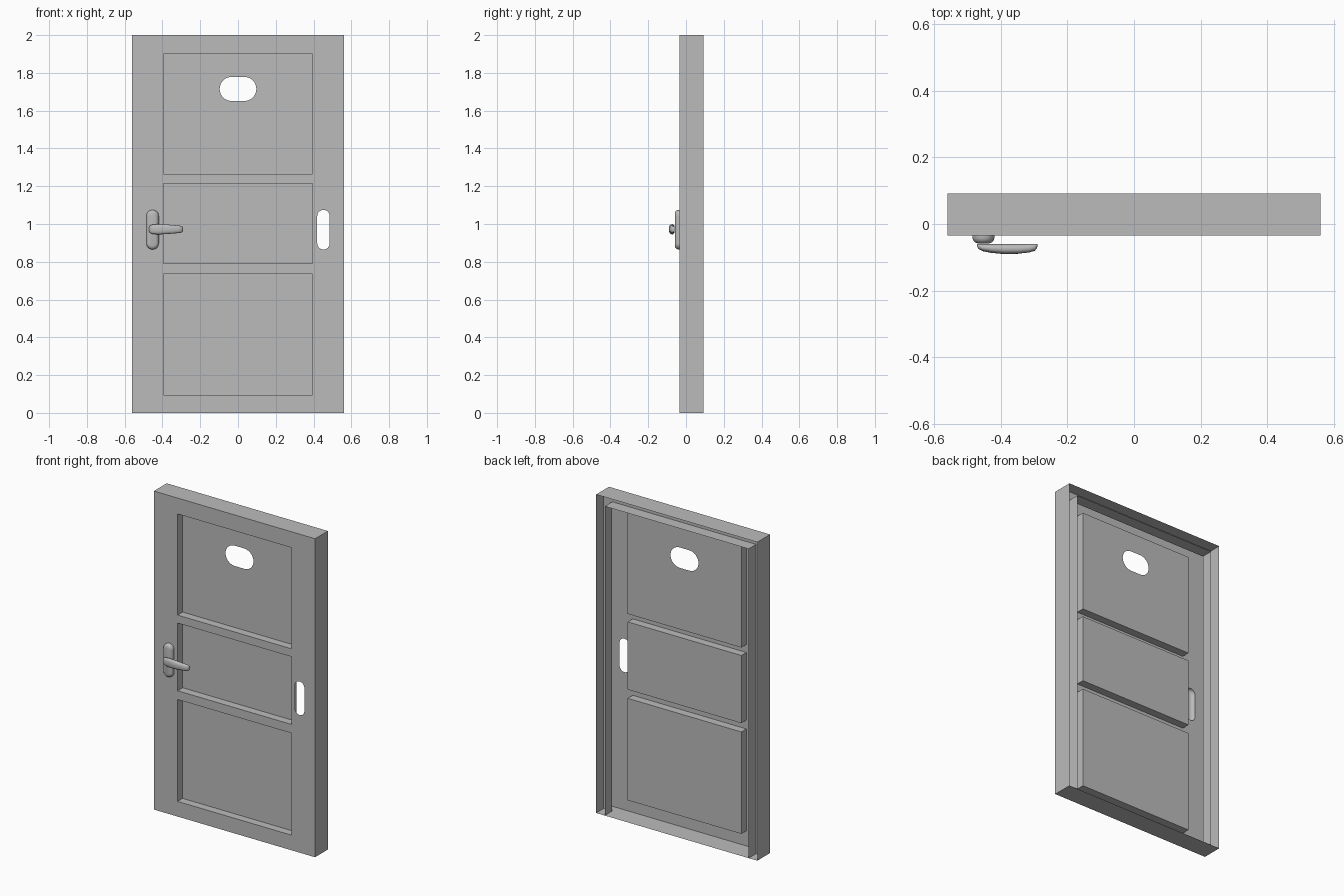
import bpy, bmesh, math
from mathutils import Vector

if "Cube" in bpy.data.objects:
    bpy.data.objects.remove(bpy.data.objects["Cube"])

FRONT, PANEL, BACK = -0.035, 0.015, 0.092   # depth levels of the pressed sheet

paint = bpy.data.materials.new("plain_grey")
paint.diffuse_color = (0.5, 0.5, 0.5, 1)
paint.use_nodes = True
paint.node_tree.nodes["Principled BSDF"].inputs["Base Color"].default_value = paint.diffuse_color


def finish(bm, name, smooth=False):
    for f in bm.faces:
        f.smooth = smooth
    me = bpy.data.meshes.new(name)
    bm.to_mesh(me)
    bm.free()
    me.materials.append(paint)
    ob = bpy.data.objects.new(name, me)
    bpy.context.collection.objects.link(ob)
    return ob


def rect(x0, x1, z0, z1):
    return [(x0, z0), (x1, z0), (x1, z1), (x0, z1)]


def stadium(cx, cz, hw, hh, n=10):
    """Rounded slot outline, rounded on its short ends."""
    r = min(hw, hh)
    pts = []
    for i, (sx, sz) in enumerate([(1, 1), (-1, 1), (-1, -1), (1, -1)]):
        for k in range(n + 1):
            a = math.pi / 2 * (i + k / n)
            p = (cx + sx * (hw - r) + r * math.cos(a),
                 cz + sz * (hh - r) + r * math.sin(a))
            if not pts or math.dist(p, pts[-1]) > 1e-5:
                pts.append(p)
    if math.dist(pts[0], pts[-1]) < 1e-5:
        pts.pop()
    return pts


def ring(bm, pts, y):
    return [bm.verts.new((x, y, z)) for x, z in pts]


def fill(bm, rings):
    """Fill the first ring, leaving the other rings as holes, facing front."""
    edges = []
    for r in rings:
        for a, b in zip(r, r[1:] + r[:1]):
            edges.append(bm.edges.get((a, b)) or bm.edges.new((a, b)))
    res = bmesh.ops.triangle_fill(bm, use_beauty=True, edges=edges, normal=(0, -1, 0))
    for f in res["geom"]:
        if isinstance(f, bmesh.types.BMFace):
            f.normal_update()
            if f.normal.y > 0:
                f.normal_flip()


def bridge(bm, a, b, centre=None, inward=False):
    """Walls between two matching rings, facing towards or away from a centre."""
    n = len(a)
    for i in range(n):
        j = (i + 1) % n
        f = bm.faces.new((a[i], a[j], b[j], b[i]))
        if centre:
            f.normal_update()
            d = f.normal.dot(Vector(centre) - f.calc_center_median())
            if (d > 0) != inward:
                f.normal_flip()


# Door leaf: pressed sheet with three recessed panels, slots and outer walls
bm = bmesh.new()
outline = rect(-0.56, 0.56, 0, 2)
outer = ring(bm, outline, FRONT)
holes = [ring(bm, stadium(s * 0.4525, 0.97, 0.033, 0.105), FRONT) for s in (-1, 1)]
panels = []
for z0, z1 in [(0.095, 0.735), (0.79, 1.215), (1.265, 1.90)]:
    pts = rect(-0.395, 0.395, z0, z1)
    front, back = ring(bm, pts, FRONT), ring(bm, pts, PANEL)
    holes.append(front)
    panels.append((front, back, (0, 0, (z0 + z1) / 2)))
fill(bm, [outer] + holes)
for i, (front, back, c) in enumerate(panels):
    window = [ring(bm, stadium(0, 1.715, 0.097, 0.064), PANEL)] if i == 2 else []
    fill(bm, [back] + window)
    bridge(bm, front, back, c, True)
bridge(bm, outer, ring(bm, outline, BACK), (0, 0.03, 1))
finish(bm, "door_leaf")

# Back frame: channel along both sides and the top
bm = bmesh.new()
out_path = [(-0.56, 0), (-0.56, 2), (0.56, 2), (0.56, 0)]
in_path = [(-0.50, 0), (-0.50, 1.942), (0.50, 1.942), (0.50, 0)]
web_out = ring(bm, out_path, PANEL + 0.003)
web_in = ring(bm, in_path, PANEL + 0.003)
lip = ring(bm, in_path, BACK)
for i in range(3):
    for a, b in ((web_out, web_in), (web_in, lip)):
        bm.faces.new((a[i], a[i + 1], b[i + 1], b[i]))
finish(bm, "back_frame")

# Handle plate: domed slot cover, open at the back
bm = bmesh.new()
prev = None
for inset, y in [(0, FRONT), (0, -0.043), (0.003, -0.050), (0.009, -0.056), (0.018, -0.059)]:
    cur = ring(bm, stadium(-0.4525, 0.97, 0.033 - inset, 0.105 - inset), y)
    if prev:
        bridge(bm, prev, cur, (-0.4525, 0, 0.97))
    prev = cur
cap = bm.faces.new(prev)
cap.normal_update()
if cap.normal.y > 0:
    cap.normal_flip()
finish(bm, "handle_plate", True)

# Handle lever: tapered loft with a flat back
bm = bmesh.new()
sections = [(-0.471, 0.010, 0.008), (-0.467, 0.018, 0.016), (-0.455, 0.024, 0.022),
            (-0.430, 0.027, 0.027), (-0.390, 0.026, 0.031), (-0.350, 0.023, 0.030),
            (-0.315, 0.020, 0.026), (-0.298, 0.017, 0.021), (-0.292, 0.012, 0.014),
            (-0.290, 0.006, 0.007)]
loops = []
for x, hh, depth in sections:
    loop = []
    for k in range(20):
        a = 2 * math.pi * k / 20
        c, s = math.cos(a), math.sin(a)
        zz = math.copysign(abs(c) ** 0.8, c) * hh
        yy = math.copysign(abs(s) ** 0.8, s) * depth / 2
        loop.append(bm.verts.new((x, -0.0595 - depth / 2 + yy, 0.972 + zz)))
    loops.append(loop)
for a, b in zip(loops, loops[1:]):
    bridge(bm, a, b)
bm.faces.new(loops[0])
bm.faces.new(loops[-1])
bmesh.ops.recalc_face_normals(bm, faces=bm.faces[:])
finish(bm, "handle_lever", True)
